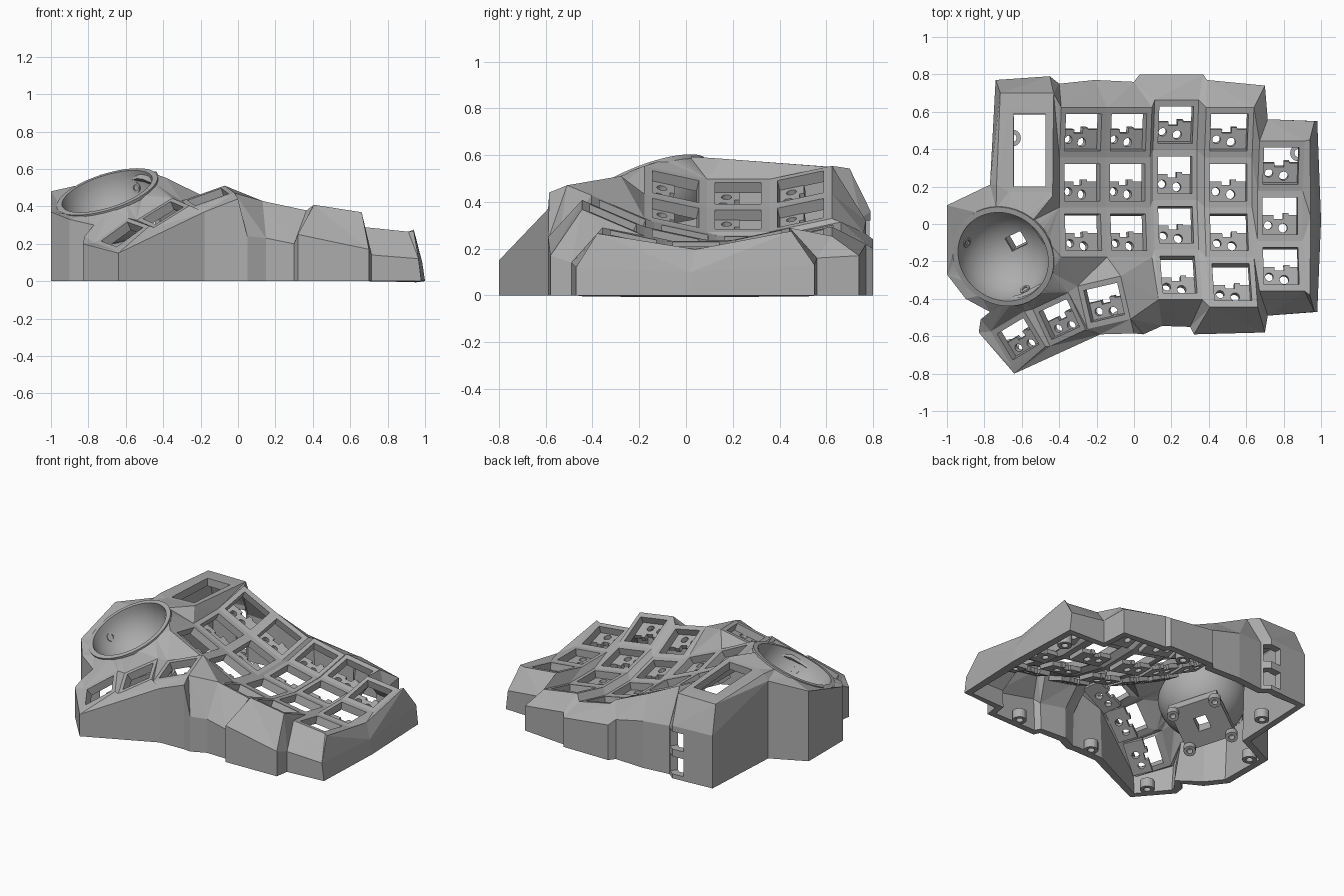
import bpy, bmesh, math
from mathutils import Vector, Matrix
from mathutils.geometry import delaunay_2d_cdt

cube = bpy.data.objects.get("Cube")
if cube:
    bpy.data.objects.remove(cube, do_unlink=True)

grey = bpy.data.materials.new("matte grey plastic")
grey.use_nodes = True
grey.diffuse_color = (0.42, 0.42, 0.42, 1)
grey.node_tree.nodes["Principled BSDF"].inputs["Base Color"].default_value = grey.diffuse_color


def inside(poly, p):
    odd = False
    for a, b in zip(poly, poly[1:] + poly[:1]):
        if (a[1] > p.y) != (b[1] > p.y):
            if p.x < a[0] + (b[0] - a[0]) * (p.y - a[1]) / (b[1] - a[1]):
                odd = not odd
    return odd


def sheet(outline, holes=(), creases=()):
    """Triangulated surface bounded by an outline, with open holes and crease lines."""
    pts, edges = [], []
    loops = [(outline, True)] + [(h, True) for h in holes] + list(creases)
    for line, closed in loops:
        s, n = len(pts), len(line)
        pts += [Vector(p) for p in line]
        edges += [(s + i, s + (i + 1) % n) for i in range(n if closed else n - 1)]
    co, _, faces, orig, _, _ = delaunay_2d_cdt([p.xy for p in pts], edges, [], 0, 1e-4)
    bm, verts, where = bmesh.new(), [], {}
    for c, o in zip(co, orig):
        z = pts[o[0]].z if o else min(pts, key=lambda p: (p.xy - c).length).z
        verts.append(bm.verts.new((c.x, c.y, z)))
        for i in o:
            where[i] = verts[-1]
    for tri in faces:
        mid = sum((co[i] for i in tri), Vector((0, 0))) / len(tri)
        if inside(outline, mid) and not any(inside(h, mid) for h in holes):
            face = bm.faces.new([verts[i] for i in tri])
            face.normal_update()
            if face.normal.z < 0:
                face.normal_flip()
    return bm, where


def place(name, mesh, matrix=Matrix()):
    obj = bpy.data.objects.new(name, mesh)
    bpy.context.collection.objects.link(obj)
    obj.matrix_world = matrix
    return obj


def thicken(name, bm, thickness, offset=-1):
    """Turn a surface into a solid mesh and return the mesh."""
    mesh = bpy.data.meshes.new(name)
    bm.to_mesh(mesh)
    bm.free()
    mesh.materials.append(grey)
    obj = place(name, mesh)
    mod = obj.modifiers.new("thickness", "SOLIDIFY")
    mod.thickness, mod.offset = thickness, offset
    bpy.context.view_layer.update()
    solid = bpy.data.meshes.new_from_object(obj.evaluated_get(bpy.context.evaluated_depsgraph_get()))
    bpy.data.objects.remove(obj, do_unlink=True)
    return solid


def circle(x, y, r, n=20, z=0):
    return [(x + r * math.cos(math.tau * i / n), y + r * math.sin(math.tau * i / n), z) for i in range(n)]


def rect(w, h):
    return [(-w, h, 0), (w, h, 0), (w, -h, 0), (-w, -h, 0)]


def cut(bm, pick, axis, values):
    """Slice the picked faces along one axis."""
    no = Vector([float(i == axis) for i in range(3)])
    for v in values:
        faces = [f for f in bm.faces if pick(f)]
        geom = list({g for f in faces for g in [*f.verts, *f.edges, f]})
        bmesh.ops.bisect_plane(bm, geom=geom, plane_co=no * v, plane_no=no, dist=1e-5)


def shrink(quad, mx, my):
    a, b, c, d = quad
    def at(u, v):
        return a.lerp(b, u).lerp(d.lerp(c, u), v)
    return [at(mx, my), at(1 - mx, my), at(1 - mx, 1 - my), at(mx, 1 - my)]


# Finger columns: left x, right x, left z, right z, first row y, rows
PITCH = 0.267
COLUMNS = [(-.4, -.155, .49, .37, .49, 3), (-.155, .085, .37, .265, .49, 3),
           (.1, .335, .25, .2, .53, 4), (.375, .63, .23, .19, .49, 4),
           (.66, .9, .225, .2, .31, 3)]
keys = []
for xl, xr, zl, zr, first, rows in COLUMNS:
    def node(x, z, i):
        y = first + PITCH * (.5 - i)
        bend = (y - first + PITCH) ** 2
        return Vector((x + .07 * bend, y, z + .4 * bend))
    for i in range(rows):
        keys.append([node(xl, zl, i), node(xr, zr, i), node(xr, zr, i + 1), node(xl, zl, i + 1)])

# Thumb keys: centre, turn, slope along x, slope along y, half size
for x, y, z, turn, p, q, w, h in [(-.16, -.42, .45, 13, .3, .24, .118, .118),
                                  (-.4, -.51, .365, 25, .43, .4, .105, .11),
                                  (-.62, -.615, .25, 31, .44, .48, .105, .11)]:
    spin = Matrix.Rotation(math.radians(turn), 3, "Z")
    quad = [spin @ Vector(c) for c in rect(w, h)]
    keys.append([Vector((x + c.x, y + c.y, z + p * c.x + q * c.y)) for c in quad])

# Tilted frame of the ball cup
centre = Vector((-.7, -.175, .48))
ax = Vector((1, 0, .32)).normalized()
az = Vector((-.32, -.38, 1)).normalized()
cup = (Matrix.Translation(centre) @ Matrix((ax, az.cross(ax), az)).transposed().to_4x4()
       @ Matrix.Rotation(math.radians(25), 4, "Z"))

# Shoulder line of the case, clockwise from the rear
RIM = [(-.74, .77, .36), (-.45, .79, .36), (-.4, .75, .33), (-.21, .77, .32), (0, .76, .27),
       (.03, .8, .24), (.37, .8, .2), (.39, .77, .22), (.7, .74, .17), (.715, .56, .16),
       (.965, .55, .13), (.985, .02, .1), (.965, -.47, .12), (.715, -.49, .14), (.7, -.58, .17),
       (.32, -.59, .25), (.3, -.55, .2), (.15, -.545, .23), (.05, -.59, .24), (0, -.585, .44),
       (-.18, -.59, .37), (-.64, -.8, .15), (-.83, -.58, .2), (-.82, -.51, .24), (-.77, -.47, .3),
       (-.9, -.4, .33), (-1, -.27, .37), (-1, .1, .48), (-.77, .21, .53)]
bay = [Vector(c) for c in [(-.67, .62, .55), (-.445, .62, .55), (-.445, .17, .58), (-.67, .17, .57)]]
holes = [shrink(k, .11, .13) for k in keys]
holes.append(shrink(bay, .12, .07))
holes.append([cup @ Vector(p) for p in circle(0, 0, .272, 48, -.008)])
creases = [(k, True) for k in keys + [bay]]
creases.append(([(-.735, .21, .57), (-.715, .7, .543), (-.43, .7, .543), (-.435, .15, .585)], False))
creases.append(([(.94, .45, .275), (.945, .04, .197), (.94, -.38, .265)], False))
bm, where = sheet(RIM, holes, creases)

# Outer walls down to the ground
feet = [bm.verts.new((x + (.015 if x > .9 else 0), y, 0)) for x, y, z in RIM]
for i in range(len(RIM)):
    j = (i + 1) % len(RIM)
    bm.faces.new([where[i], where[j], feet[j], feet[i]])
bm.normal_update()


# Two connector openings that wrap the rear corner
def rear(f):
    c = f.calc_center_median()
    return f.normal.y > .7 and abs(f.normal.z) < .05 and c.y > .74 and -.74 < c.x < -.4


PORTS = [(.03, .15), (.2, .32)]
cut(bm, rear, 0, [-.53, -.412])
cut(bm, rear, 2, [z for port in PORTS for z in port])
gone = []
for f in bm.faces:
    c = f.calc_center_median()
    if rear(f) and -.53 < c.x < -.412 and any(lo < c.z < hi for lo, hi in PORTS):
        gone.append(f)
bmesh.ops.delete(bm, geom=gone, context="FACES")
place("case_shell", thicken("case_shell", bm, .052))

# Half-height switch socket plates under every key opening
shape = [(-.115, -.12, 0), (.115, -.12, 0), (.115, .005, 0), (.05, .005, 0), (.05, .015, 0),
         (.02, .015, 0), (.02, -.015, 0), (-.03, -.015, 0), (-.03, .005, 0), (-.115, .005, 0)]
bm, _ = sheet(shape, [circle(-.06, -.05, .022), circle(.02, -.065, .024)])
socket = thicken("switch_socket", bm, .03)
for a, b, c, d in keys:
    ux = (b - a + c - d).normalized()
    uz = ux.cross(a - d + b - c).normalized()
    frame = Matrix((ux, uz.cross(ux), uz)).transposed().to_4x4()
    place("switch_socket", socket, Matrix.Translation((a + b + c + d) / 4 - uz * .048) @ frame)

# Ball cup with a sensor window
bm = bmesh.new()
bmesh.ops.create_uvsphere(bm, u_segments=48, v_segments=24, radius=.252)
bmesh.ops.delete(bm, geom=[v for v in bm.verts if v.co.z > .001], context="VERTS")
def low(f):
    return f.calc_center_median().z < -.2
cut(bm, low, 0, [-.05, .05])
cut(bm, low, 1, [-.04, .04])
gone = [f for f in bm.faces if low(f) and abs(f.calc_center_median().x) < .05
        and abs(f.calc_center_median().y) < .04]
bmesh.ops.delete(bm, geom=gone, context="FACES")
bowl = thicken("ball_cup", bm, .03, 1)
bowl.polygons.foreach_set("use_smooth", [True] * len(bowl.polygons))
bowl.set_sharp_from_angle(angle=math.radians(35))
place("ball_cup", bowl, cup)

# Sensor mount below the cup, with its screw posts
bm, _ = sheet(rect(.16, .16), [rect(.05, .04)])
place("sensor_mount", thicken("sensor_mount", bm, .06), cup @ Matrix.Translation((0, 0, -.258)))


def ring(name, outer, inner, height):
    return thicken(name, sheet(circle(0, 0, outer), [circle(0, 0, inner)])[0], height)


mount_post = ring("mount_post", .038, .018, .05)
for sx in (-1, 1):
    for sy in (-1, 1):
        place("mount_post", mount_post, cup @ Matrix.Translation((sx * .14, sy * .14, -.31)))

# Three bearing seats inside the cup
seat = ring("bearing_seat", .028, .016, .012)
for i in range(3):
    turn = Matrix.Rotation(math.radians(143 + 120 * i), 4, "Z")
    tilt = Matrix.Rotation(math.radians(-68), 4, "Y")
    place("bearing_seat", seat, cup @ turn @ tilt @ Matrix.Translation((0, 0, -.244)))

# Screw posts along the inside of the walls
post = ring("screw_post", .045, .022, .06)
for x, y in [(-.65, .46), (.88, .38), (.2, .71), (.5, -.51), (-.08, -.51), (-.91, .03), (-.66, -.66)]:
    place("screw_post", post, Matrix.Translation((x, y, .06)))
